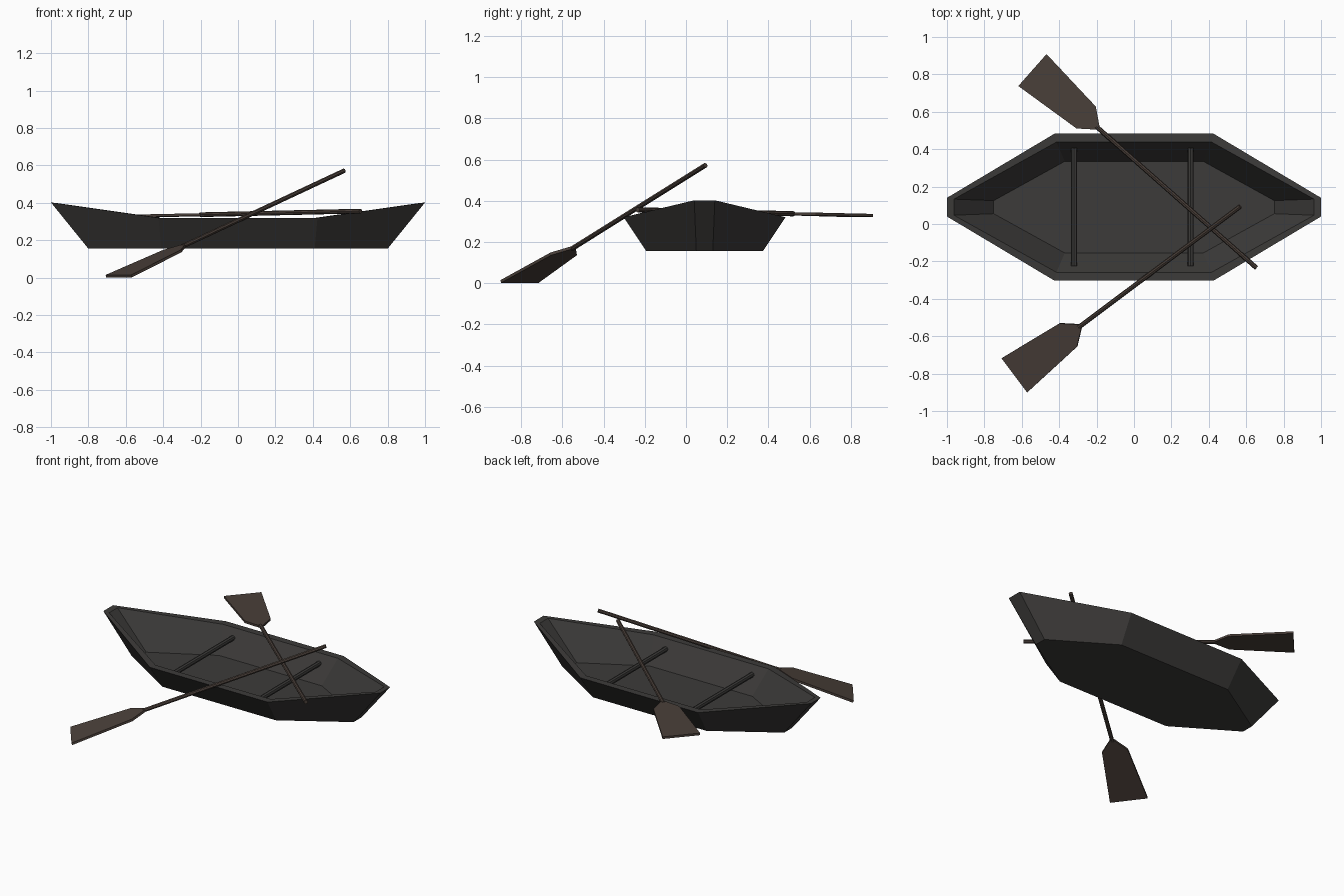
import bpy, bmesh
from mathutils import Vector, Matrix

if "Cube" in bpy.data.objects:
    bpy.data.objects.remove(bpy.data.objects["Cube"])


def material(name, color):
    m = bpy.data.materials.new(name)
    m.diffuse_color = (*color, 1)
    m.use_nodes = True
    m.node_tree.nodes["Principled BSDF"].inputs["Base Color"].default_value = m.diffuse_color
    return m


DARK = material("dark_wood", (0.045, 0.043, 0.041))
BROWN = material("oar_wood", (0.068, 0.05, 0.041))
CY = 0.09  # centre line of the boat


def finish(name, bm, mat):
    bmesh.ops.recalc_face_normals(bm, faces=bm.faces)
    me = bpy.data.meshes.new(name)
    bm.to_mesh(me)
    bm.free()
    me.materials.append(mat)
    ob = bpy.data.objects.new(name, me)
    bpy.context.collection.objects.link(ob)
    return ob


def add_rod(bm, a, b, r, sides=8):
    a, b = Vector(a), Vector(b)
    d = b - a
    rot = d.to_track_quat('Z', 'Y').to_matrix().to_4x4()
    bmesh.ops.create_cone(bm, cap_ends=True, segments=sides, radius1=r, radius2=r,
                          depth=d.length, matrix=Matrix.Translation((a + b) / 2) @ rot)


# hull: eight-sided rings (end x, end half width, end z, mid x, mid half width, mid z)
rings = [(0.80, 0.040, 0.155, 0.41, 0.283, 0.155),   # outer bottom
         (1.00, 0.050, 0.402, 0.425, 0.393, 0.320),  # outer rim
         (0.963, 0.043, 0.398, 0.415, 0.348, 0.320), # inner rim
         (0.75, 0.035, 0.168, 0.37, 0.245, 0.168)]   # floor
bm = bmesh.new()
loops = []
for ex, ey, ez, mx, my, mz in rings:
    half = [(ex, -ey, ez), (ex, ey, ez), (mx, my, mz)]
    half.append((-mx, my, mz))
    pts = half + [(-x, -y, z) for x, y, z in half]
    loops.append([bm.verts.new((x, y + CY, z)) for x, y, z in pts])
for lo, hi in zip(loops, loops[1:]):
    for i in range(8):
        j = (i + 1) % 8
        bm.faces.new((lo[i], lo[j], hi[j], hi[i]))
bm.faces.new(loops[0])
bm.faces.new(loops[-1])
finish("hull", bm, DARK)

# cross bars
for name, x in (("rear_cross_bar", -0.32), ("front_cross_bar", 0.303)):
    bm = bmesh.new()
    add_rod(bm, (x, CY - 0.315, 0.27), (x, CY + 0.315, 0.27), 0.016)
    finish(name, bm, DARK)


# oars: flat tapered blade plus thin shaft, laid between tip and grip
def oar(name, tip, grip):
    tip, grip = Vector(tip), Vector(grip)
    d = (grip - tip).normalized()
    w = Vector((0, 0, 1)).cross(d).normalized()
    n = d.cross(w)
    bm = bmesh.new()
    outline = [(0, 0.114), (0.383, 0.078), (0.465, 0.014)]
    outline += [(l, -h) for l, h in reversed(outline)]
    low, top = ([bm.verts.new(tip + d * l + w * h + n * t) for l, h in outline]
                for t in (-0.007, 0.007))
    bm.faces.new(low)
    bm.faces.new(top)
    for i in range(6):
        j = (i + 1) % 6
        bm.faces.new((low[i], low[j], top[j], top[i]))
    add_rod(bm, tip + d * 0.455, grip, 0.0125)
    finish(name, bm, BROWN)


oar("right_oar", (-0.638, -0.808, 0.008), (0.568, 0.094, 0.572))
oar("left_oar", (-0.543, 0.823, 0.329), (0.655, -0.235, 0.356))
